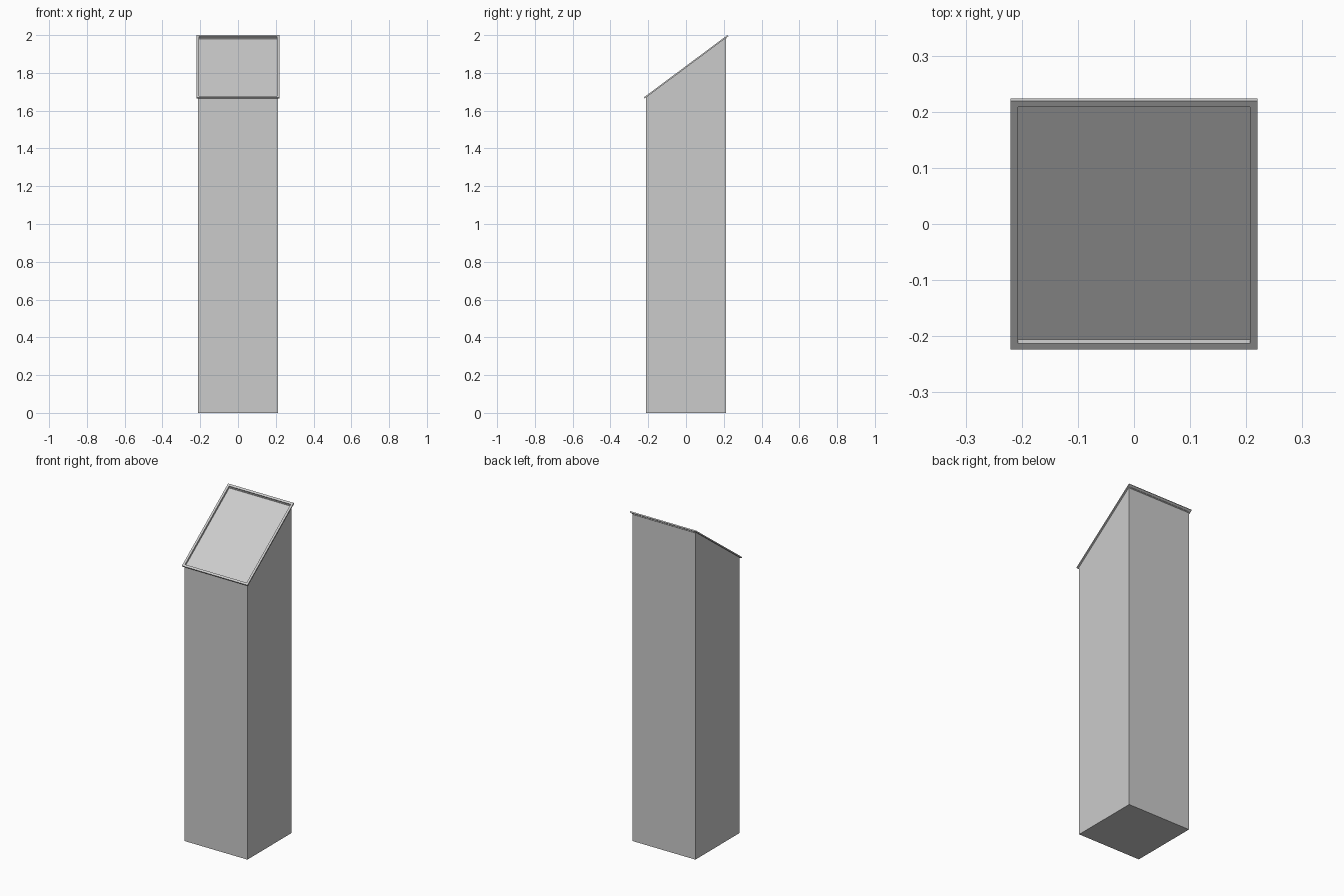
import bpy, bmesh
from mathutils import Vector

if "Cube" in bpy.data.objects:
    bpy.data.objects.remove(bpy.data.objects["Cube"])

# Slanted top: plane through the low front edge and the high back edge
LOW, HIGH = Vector((0, -0.2235, 1.670)), Vector((0, 0.2195, 2.0))
RUN = (HIGH - LOW).normalized()
NORMAL = Vector((0, -RUN.z, RUN.y))
LENGTH = (HIGH - LOW).length
RIM, THICK, DEPTH = 0.0135, 0.0075, 0.0115


def tilted_loop(half_x, inset, depth):
    """Rectangle parallel to the slanted top."""
    a = LOW + RUN * inset - NORMAL * depth
    b = LOW + RUN * (LENGTH - inset) - NORMAL * depth
    return [(sx * half_x, p.y, p.z) for sx, p in ((-1, a), (1, a), (1, b), (-1, b))]


def upright_loop(half, depth=None):
    """Rectangle with vertical sides, at the floor or cut by the slanted plane."""
    out = []
    for x, y in ((-half, -half), (half, -half), (half, half), (-half, half)):
        z = 0 if depth is None else LOW.z + (y - LOW.y) * RUN.z / RUN.y - depth / RUN.y
        out.append((x, y, z))
    return out


def loft(name, loops, closed=False):
    bm = bmesh.new()
    rings = [[bm.verts.new(c) for c in loop] for loop in loops]
    pairs = list(zip(rings, rings[1:]))
    if closed:
        pairs.append((rings[-1], rings[0]))
    else:
        bm.faces.new(rings[0])
        bm.faces.new(rings[-1])
    for r, s in pairs:
        for i in range(4):
            j = (i + 1) % 4
            bm.faces.new((r[i], r[j], s[j], s[i]))
    bmesh.ops.recalc_face_normals(bm, faces=bm.faces)
    mesh = bpy.data.meshes.new(name)
    bm.to_mesh(mesh)
    bm.free()
    obj = bpy.data.objects.new(name, mesh)
    bpy.context.collection.objects.link(obj)
    return obj


# Tall pedestal with a recessed panel sunk into its sloping top
loft("pedestal_body", [
    upright_loop(0.211),
    upright_loop(0.211, THICK),
    tilted_loop(0.22 - RIM, RIM, THICK),
    tilted_loop(0.22 - RIM, RIM, DEPTH),
])

# Thin overhanging frame around the panel
loft("top_frame", [
    tilted_loop(0.22, 0, 0),
    tilted_loop(0.22, 0, THICK),
    tilted_loop(0.22 - RIM, RIM, THICK),
    tilted_loop(0.22 - RIM, RIM, 0),
], closed=True)
